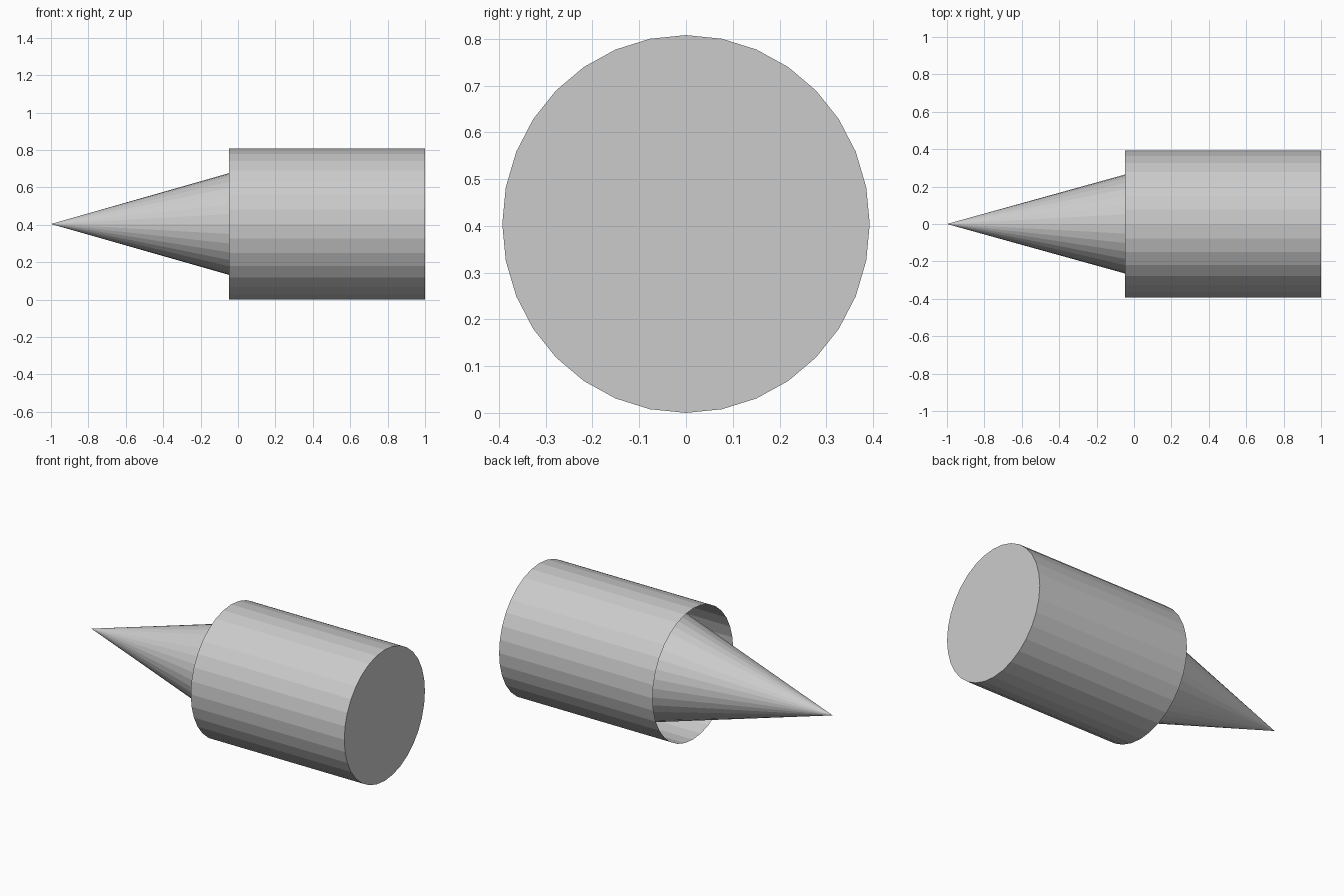
import bpy
import bmesh
import math
from mathutils import Matrix

if "Cube" in bpy.data.objects:
    bpy.data.objects.remove(bpy.data.objects["Cube"])

SIDES = 32
RY, RZ = 0.393, 0.404          # slightly oval cross-section


def tapered_part(name, x_tip, x_base, tip_scale, open_tip=False):
    """Flat-shaded round part along x, from the left end (x_tip) to the right end (x_base)."""
    bm = bmesh.new()
    bmesh.ops.create_cone(bm, cap_ends=True, segments=SIDES, radius1=1.0,
                          radius2=tip_scale, depth=x_base - x_tip)
    # lay the axis down so the local top points to -x, then squash to the oval
    mat = (Matrix.Diagonal((1.0, RY, RZ, 1.0))
           @ Matrix.Rotation(math.radians(-90), 4, 'Y'))
    bmesh.ops.transform(bm, matrix=mat, verts=bm.verts)
    if open_tip:
        caps = [f for f in bm.faces if f.normal.x < -0.9 and len(f.verts) == SIDES]
        bm.normal_update()
        caps = [f for f in bm.faces if f.normal.x < -0.9 and len(f.verts) == SIDES]
        bmesh.ops.delete(bm, geom=caps, context='FACES_ONLY')
    else:
        bmesh.ops.remove_doubles(bm, verts=bm.verts, dist=1e-5)
    mesh = bpy.data.meshes.new(name)
    bm.to_mesh(mesh)
    bm.free()
    obj = bpy.data.objects.new(name, mesh)
    obj.location = ((x_tip + x_base) / 2, 0, RZ)
    bpy.context.collection.objects.link(obj)
    return obj


# outer sleeve: open on the left, closed on the right
tapered_part("sleeve", -0.047, 1.0, 1.0, open_tip=True)

# pointed cone, widening inside the sleeve until it meets the wall
tapered_part("cone_tip", -1.0, 0.414, 0.0)
